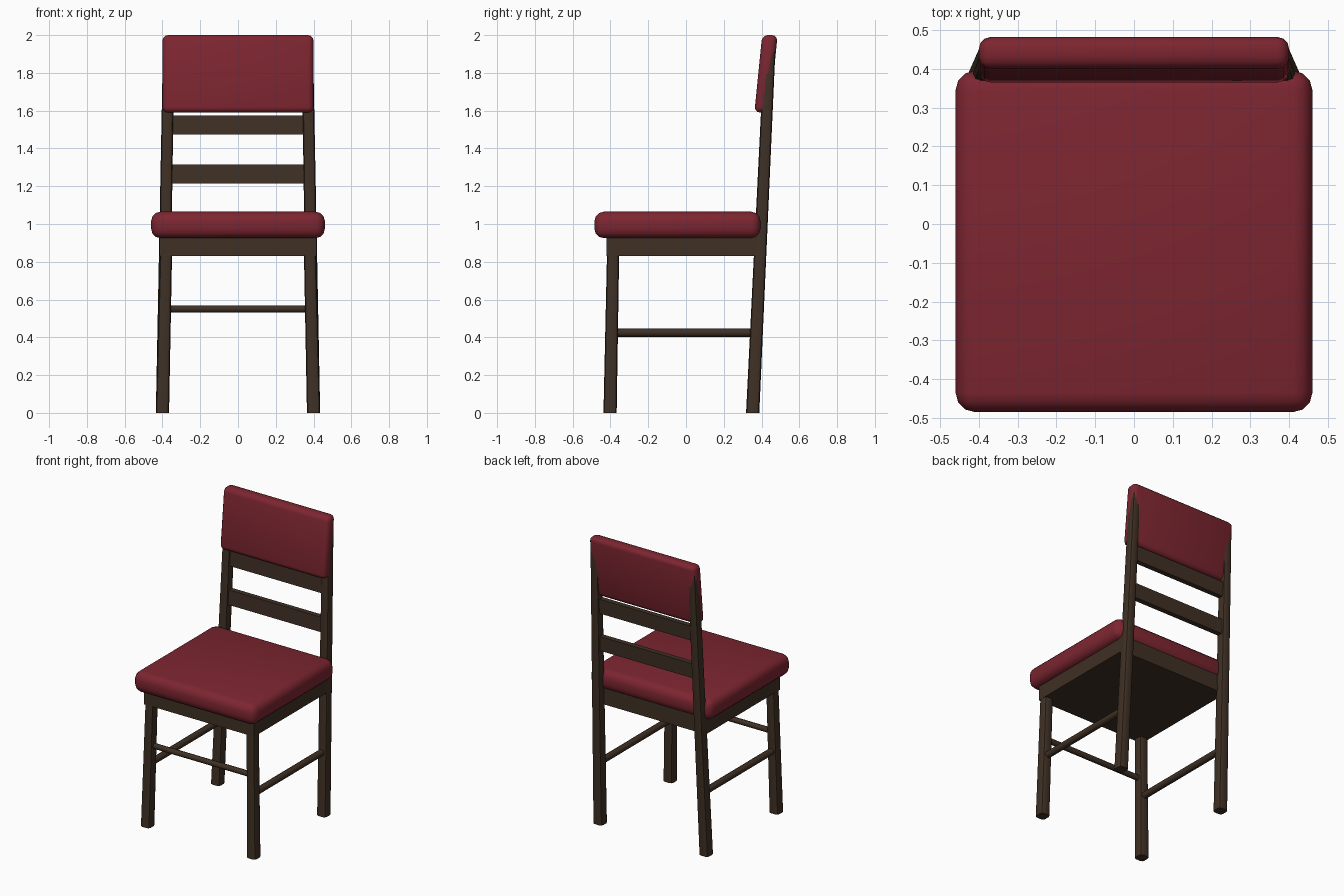
import bpy
import bmesh
from mathutils import Vector

if "Cube" in bpy.data.objects:
    bpy.data.objects.remove(bpy.data.objects["Cube"], do_unlink=True)


def material(name, rgb):
    mat = bpy.data.materials.new(name)
    mat.use_nodes = True
    mat.diffuse_color = (*rgb, 1)
    mat.node_tree.nodes["Principled BSDF"].inputs["Base Color"].default_value = (*rgb, 1)
    return mat


red = material("dark red upholstery", (0.205, 0.019, 0.03))
wood = material("dark brown wood", (0.05, 0.03, 0.018))


def finish(bm, name, mat, angle):
    """Turn the bmesh into a shaded object with one material."""
    bmesh.ops.recalc_face_normals(bm, faces=bm.faces)
    mesh = bpy.data.meshes.new(name)
    bm.to_mesh(mesh)
    bm.free()
    mesh.materials.append(mat)
    obj = bpy.data.objects.new(name, mesh)
    bpy.context.collection.objects.link(obj)
    bpy.ops.object.select_all(action="DESELECT")
    obj.select_set(True)
    bpy.context.view_layer.objects.active = obj
    bpy.ops.object.shade_smooth_by_angle(angle=angle)
    return obj


def block(name, mat, bottom, top, size_bottom, size_top=None, bevel=0, segments=1,
          upright_only=False):
    """Box lofted between a bottom and a top rectangle, with bevelled edges."""
    bm = bmesh.new()
    bmesh.ops.create_cube(bm, size=1)
    for v in bm.verts:
        centre, size = (top, size_top or size_bottom) if v.co.z > 0 else (bottom, size_bottom)
        v.co = Vector((centre[0] + v.co.x * size[0], centre[1] + v.co.y * size[1], centre[2]))
    if bevel:
        edges = [e for e in bm.edges
                 if not upright_only or abs(e.verts[0].co.z - e.verts[1].co.z) > 0.1]
        bmesh.ops.bevel(bm, geom=edges, offset=bevel, segments=segments,
                        profile=0.5, affect="EDGES")
    return finish(bm, name, mat, 0.7)


def rod(name, start, end, radius):
    """Round stretcher between two points."""
    start, end = Vector(start), Vector(end)
    axis = end - start
    bm = bmesh.new()
    bmesh.ops.create_cone(bm, cap_ends=True, segments=8, radius1=radius,
                          radius2=radius, depth=axis.length)
    bm.transform(axis.to_track_quat("Z", "Y").to_matrix().to_4x4())
    bmesh.ops.translate(bm, verts=bm.verts, vec=(start + end) / 2)
    return finish(bm, name, wood, 0.9)


def back_y(z):
    """Centre of the leaning back posts at a given height."""
    return 0.353 + 0.047 * z


# Seat cushion and the frame under it
block("seat_cushion", red, (0, -0.045, 0.925), (0, -0.045, 1.065),
      (0.92, 0.88), bevel=0.05, segments=3)
block("seat_frame", wood, (0, -0.02, 0.83), (0, -0.02, 0.95), (0.83, 0.80))

# Legs, splayed outwards; the back pair continue up as posts
for side, label in ((1, "left"), (-1, "right")):
    block("front_leg_" + label, wood, (side * 0.4, -0.402, 0), (side * 0.38, -0.385, 0.9),
          (0.07, 0.07), (0.064, 0.064), 0.018, 2, True)
    block("back_leg_" + label, wood, (side * 0.4, back_y(0), 0),
          (side * 0.367, back_y(1.95), 1.95), (0.07, 0.07), (0.06, 0.06), 0.018, 2, True)
    rod("side_stretcher_" + label, (side * 0.39, -0.39, 0.425),
        (side * 0.39, back_y(0.425), 0.425), 0.022)

rod("front_stretcher", (-0.385, -0.39, 0.55), (0.385, -0.39, 0.55), 0.019)

# Back slats follow the lean of the posts
for label, low in (("lower", 1.215), ("upper", 1.475)):
    block("back_slat_" + label, wood, (0, back_y(low), low),
          (0, back_y(low + 0.1), low + 0.1), (0.73, 0.035))

# Padded back rest
block("back_cushion", red, (0, 0.403, 1.59), (0, 0.444, 2.0),
      (0.80, 0.082), bevel=0.03, segments=3)
